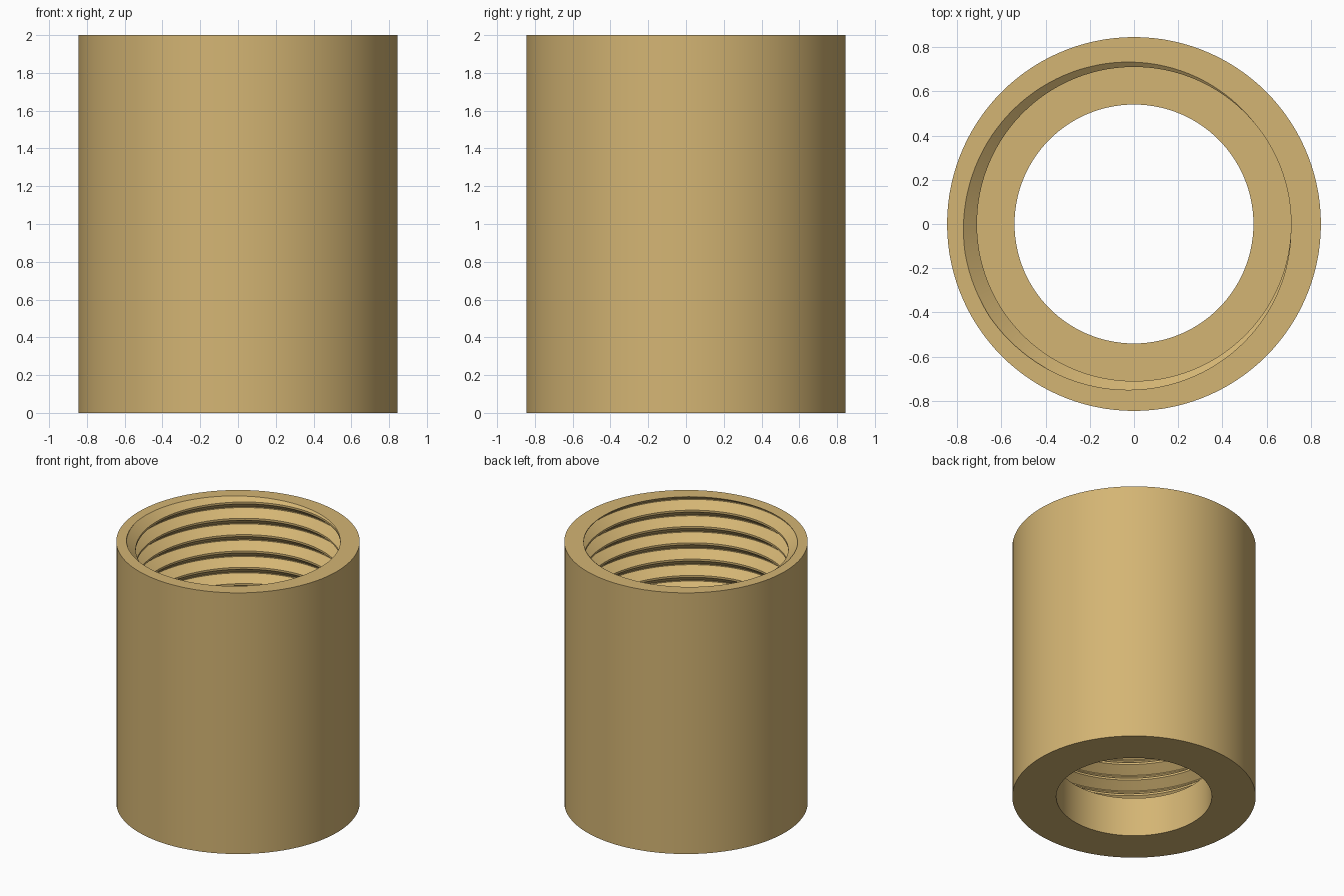
import bpy, bmesh, math

if "Cube" in bpy.data.objects:
    bpy.data.objects.remove(bpy.data.objects["Cube"])

HEIGHT, OUTER, HOLE, FLOOR = 2.0, 0.845, 0.54, 0.30
PITCH, SEG = 0.125, 120
# One pitch of the thread: (height offset, radius)
PROFILE = [(0, 0.71), (0.052, 0.775), (0.06, 0.775), (0.11, 0.71), (PITCH, 0.71)]
START = math.radians(40)

brass = bpy.data.materials.new("warm brass")
brass.diffuse_color = (0.658, 0.462, 0.174, 1)
brass.use_nodes = True
brass.node_tree.nodes["Principled BSDF"].inputs["Base Color"].default_value = brass.diffuse_color

bm = bmesh.new()

# Helical thread, longer than the bore at both ends
turns = int((HEIGHT - FLOOR) / PITCH) + 5
rows = []
for i in range(turns * SEG + 1):
    a = START + 2 * math.pi * i / SEG
    z = HEIGHT + 2 * PITCH - PITCH * i / SEG
    rows.append([bm.verts.new((r * math.cos(a), r * math.sin(a), z + dz))
                 for dz, r in PROFILE])
for r0, r1 in zip(rows, rows[1:]):
    for j in range(len(PROFILE) - 1):
        bm.faces.new((r0[j], r0[j + 1], r1[j + 1], r1[j]))
bmesh.ops.remove_doubles(bm, verts=bm.verts, dist=1e-5)

# Trim the thread flush with the rim and the floor
for z, up in ((HEIGHT, 1), (FLOOR, -1)):
    bmesh.ops.bisect_plane(bm, geom=bm.verts[:] + bm.edges[:] + bm.faces[:],
                           dist=1e-5, plane_co=(0, 0, z), plane_no=(0, 0, up),
                           clear_outer=True)
bmesh.ops.remove_doubles(bm, verts=bm.verts, dist=1e-5)


def section(z):
    return [e for e in bm.edges if e.is_boundary
            and all(abs(v.co.z - z) < 1e-4 for v in e.verts)]


def ring(radius, z):
    vs = [bm.verts.new((radius * math.cos(2 * math.pi * k / SEG),
                        radius * math.sin(2 * math.pi * k / SEG), z))
          for k in range(SEG)]
    return vs, [bm.edges.new((vs[k - 1], vs[k])) for k in range(SEG)]


def wall(a, b):
    for k in range(SEG):
        bm.faces.new((a[k - 1], a[k], b[k], b[k - 1]))


top_cut, floor_cut = section(HEIGHT), section(FLOOR)
outer_top, outer_top_edges = ring(OUTER, HEIGHT)
outer_low, _ = ring(OUTER, 0)
hole_top, hole_top_edges = ring(HOLE, FLOOR)
hole_low, _ = ring(HOLE, 0)

# Outer wall, underside and through hole
wall(outer_top, outer_low)
wall(outer_low, hole_low)
wall(hole_low, hole_top)

# Rim and inner floor
bmesh.ops.triangle_fill(bm, edges=top_cut + outer_top_edges, use_beauty=True,
                        normal=(0, 0, 1))
bmesh.ops.triangle_fill(bm, edges=floor_cut + hole_top_edges, use_beauty=True,
                        normal=(0, 0, 1))
bmesh.ops.recalc_face_normals(bm, faces=bm.faces)

mesh = bpy.data.meshes.new("threaded_sleeve")
bm.to_mesh(mesh)
bm.free()
mesh.materials.append(brass)
sleeve = bpy.data.objects.new("threaded_sleeve", mesh)
bpy.context.collection.objects.link(sleeve)
bpy.context.view_layer.objects.active = sleeve
sleeve.select_set(True)
bpy.ops.object.shade_smooth_by_angle(angle=math.radians(25))
